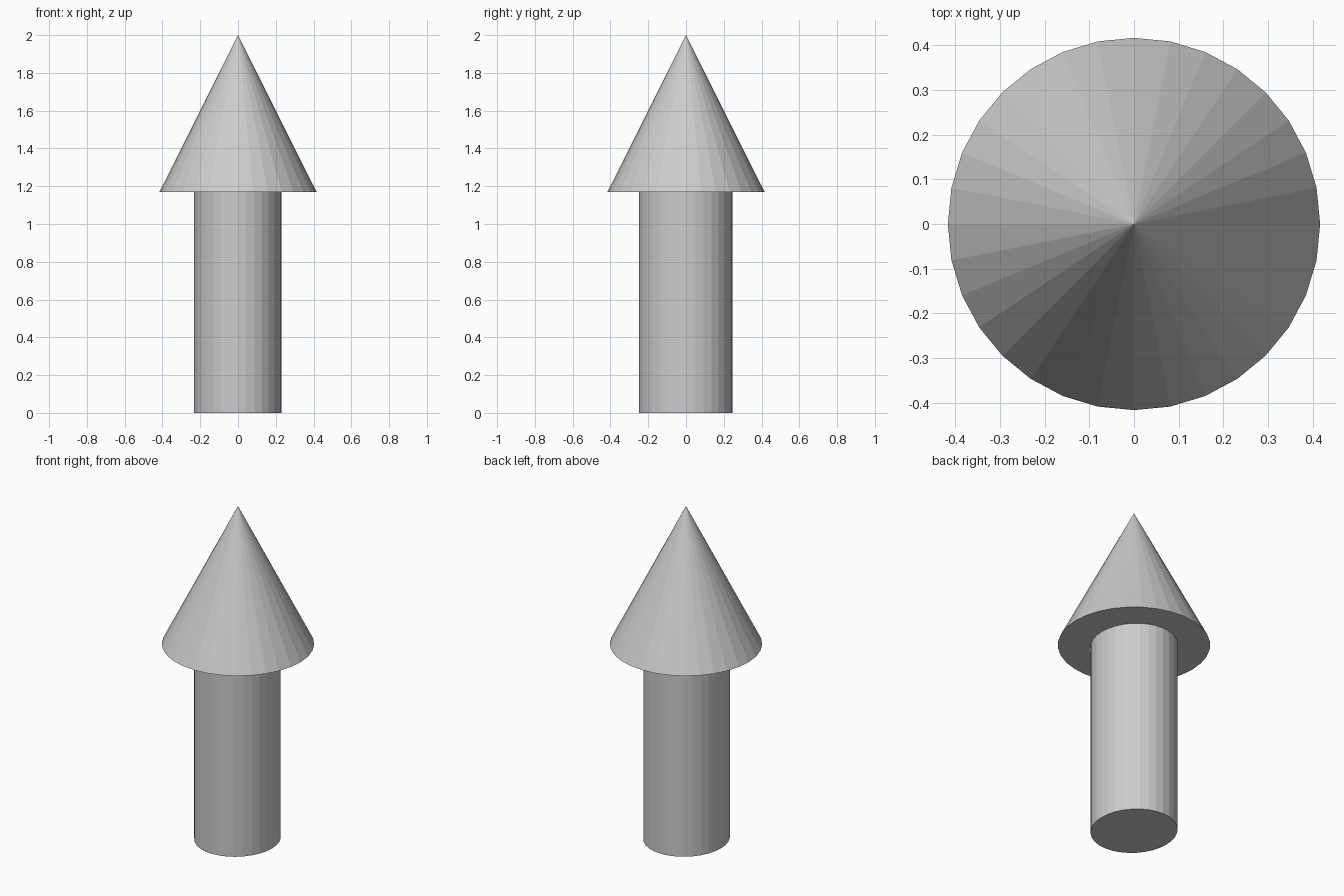
import bpy

if "Cube" in bpy.data.objects:
    bpy.data.objects.remove(bpy.data.objects["Cube"])

BASE_Z = 1.17   # where the head sits on the shaft
TOP_Z = 2.0

# Shaft: slightly oval 32-sided cylinder
bpy.ops.mesh.primitive_cylinder_add(vertices=32, radius=1, depth=BASE_Z,
                                    location=(-0.002, -0.002, BASE_Z / 2))
shaft = bpy.context.object
shaft.name = "arrow_shaft"
shaft.scale = (0.231, 0.247, 1)

# Head: 32-sided cone with a flat underside
bpy.ops.mesh.primitive_cone_add(vertices=32, radius1=0.416, radius2=0,
                                depth=TOP_Z - BASE_Z,
                                location=(0, 0, (TOP_Z + BASE_Z) / 2))
bpy.context.object.name = "arrow_head"
